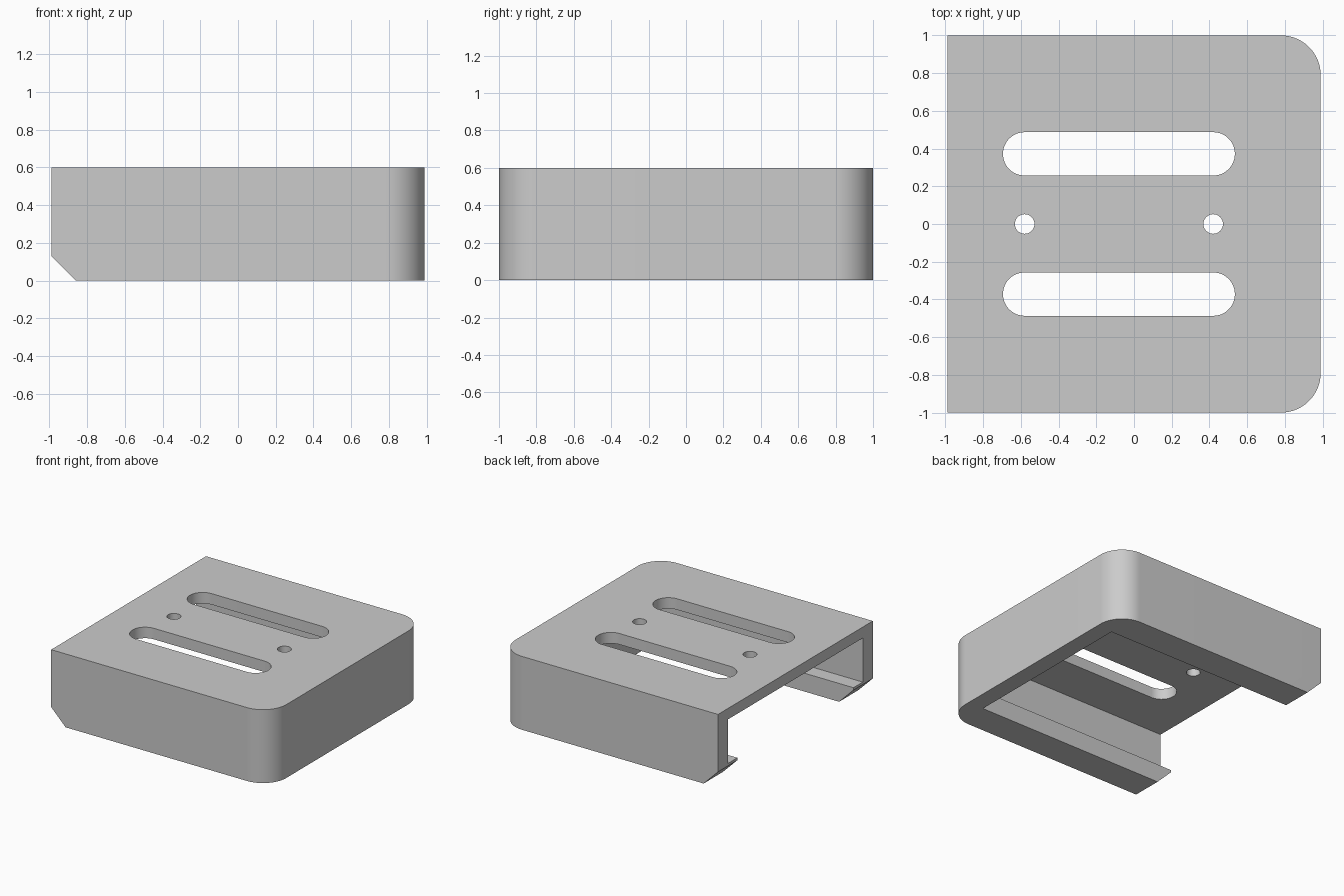
import bpy
import bmesh
from math import cos, sin, pi, radians

cube = bpy.data.objects.get("Cube")
if cube:
    bpy.data.objects.remove(cube, do_unlink=True)

# Overall sizes
HX, HY, H = 0.99, 1.0, 0.6
CORNER = 0.21
CHAMFER = 0.13
CEILING = 0.51
LIP_TOP = 0.15

grey = bpy.data.materials.new("plain_grey")
grey.use_nodes = True
colour = (0.6, 0.6, 0.6, 1)
grey.diffuse_color = colour
grey.node_tree.nodes["Principled BSDF"].inputs["Base Color"].default_value = colour


def arc(cx, cy, r, start, end, steps):
    angles = [start + (end - start) * i / steps for i in range(steps + 1)]
    return [(cx + r * cos(a), cy + r * sin(a)) for a in angles]


def prism(name, outline, low, high, upright=True):
    """Extrude an outline along z, or an x-z outline along y."""
    bm = bmesh.new()
    place = (lambda p, t: (p[0], p[1], t)) if upright else (lambda p, t: (p[0], t, p[1]))
    face = bm.faces.new([bm.verts.new(place(p, low)) for p in outline])
    new = bmesh.ops.extrude_face_region(bm, geom=[face])["geom"]
    shift = (0, 0, high - low) if upright else (0, high - low, 0)
    bmesh.ops.translate(bm, vec=shift, verts=[v for v in new if isinstance(v, bmesh.types.BMVert)])
    bmesh.ops.recalc_face_normals(bm, faces=bm.faces)
    mesh = bpy.data.meshes.new(name)
    bm.to_mesh(mesh)
    bm.free()
    mesh.materials.append(grey)
    obj = bpy.data.objects.new(name, mesh)
    bpy.context.collection.objects.link(obj)
    return obj


def rect(x0, x1, y0, y1):
    return [(x0, y0), (x1, y0), (x1, y1), (x0, y1)]


def slot(x0, x1, y, r):
    return arc(x1 - r, y, r, -pi / 2, pi / 2, 24) + arc(x0 + r, y, r, pi / 2, 3 * pi / 2, 24)


# Outer block with two rounded corners
outline = [(-HX, -HY)]
outline += arc(HX - CORNER, -HY + CORNER, CORNER, -pi / 2, 0, 24)
outline += arc(HX - CORNER, HY - CORNER, CORNER, 0, pi / 2, 24)
outline += [(-HX, HY)]
cover = prism("bracket_cover", outline, 0, H)

# Cavity above the lips, open at one end, and the narrower gap between the lips
cutters = [
    prism("cavity_cutter", rect(-1.2, 0.85, -0.87, 0.87), LIP_TOP, CEILING),
    prism("lip_gap_cutter", rect(-1.2, 0.85, -0.75, 0.75), -0.2, LIP_TOP + 0.1),
]

# Chamfer along the lower edge of the open end
far = 0.2
cutters.append(prism("chamfer_cutter", [
    (-HX - far, CHAMFER + far), (-HX - far, -far), (-HX + CHAMFER + far, -far)],
    -1.2, 1.2, upright=False))

# Two long slots and two screw holes through the top
for y in (-0.372, 0.372):
    cutters.append(prism("slot_cutter", slot(-0.695, 0.535, y, 0.115), 0.4, 0.8))
for x in (-0.58, 0.42):
    cutters.append(prism("hole_cutter", arc(x, 0, 0.052, 0, 2 * pi, 32)[:-1], 0.4, 0.8))

bpy.ops.object.select_all(action="DESELECT")
bpy.context.view_layer.objects.active = cover
cover.select_set(True)
for cutter in cutters:
    cutter.hide_render = True
    cut = cover.modifiers.new("cut", "BOOLEAN")
    cut.operation = "DIFFERENCE"
    cut.solver = "EXACT"
    cut.object = cutter
    bpy.ops.object.modifier_apply(modifier=cut.name)
    bpy.data.objects.remove(cutter, do_unlink=True)

bpy.ops.object.shade_smooth_by_angle(angle=radians(30))
